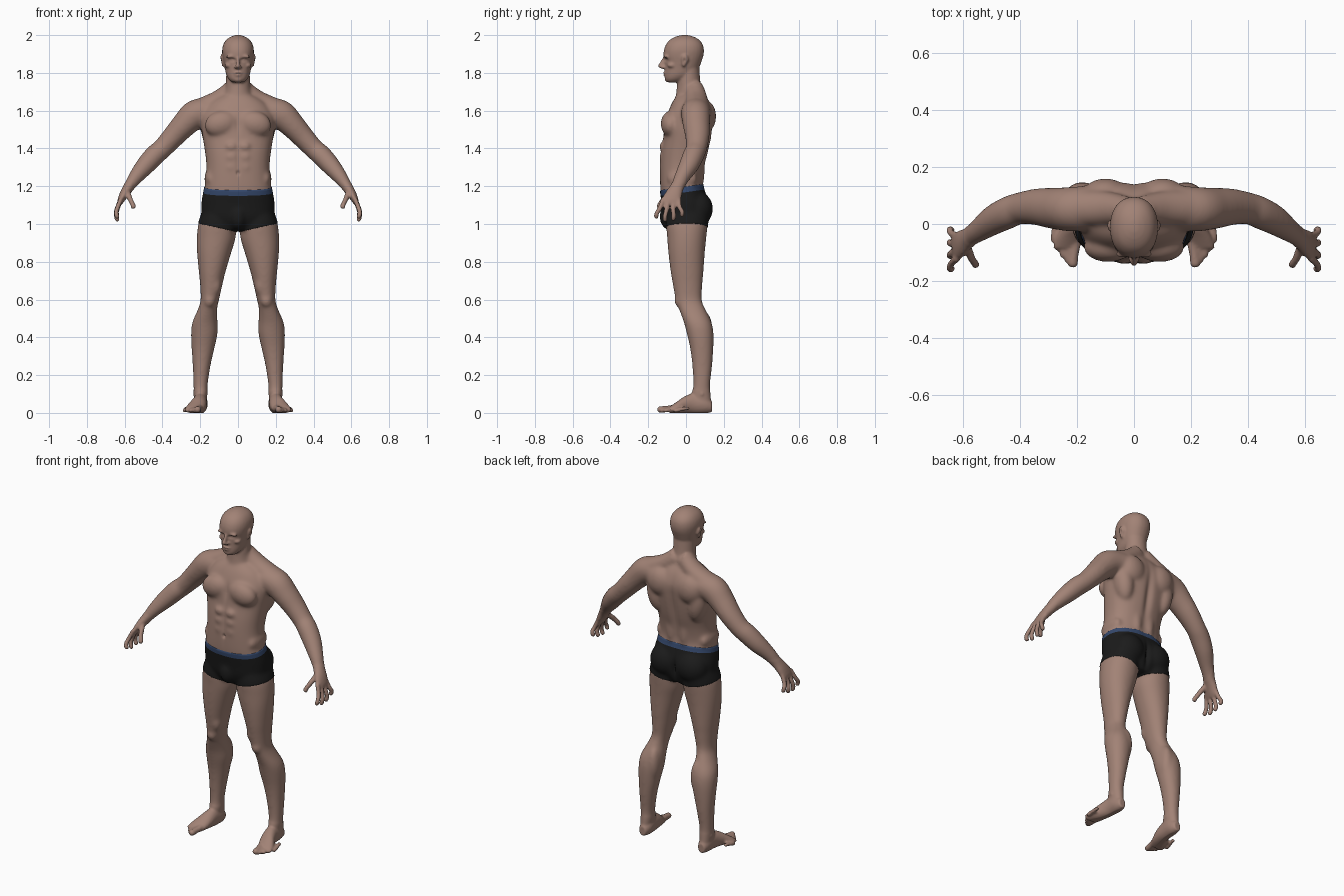
import bpy, bmesh, math
from mathutils import Vector, Matrix

cube = bpy.data.objects.get("Cube")
if cube:
    bpy.data.objects.remove(cube, do_unlink=True)

parts = bmesh.new()


def loft(rings, side=1, axis=None, power=2.0, count=28, steps=4):
    """Closed tube through rings (x, y, z, radius_u, radius_v), smoothly interpolated."""
    rows = [Vector(r) for r in rings]
    rows = [rows[0]] + rows + [rows[-1]]
    fine = []
    for p, a, b, n in zip(rows, rows[1:], rows[2:], rows[3:]):
        for k in range(steps):
            t = k / steps
            fine.append(a + (b - p) * t / 2 + (p * 2 - a * 5 + b * 4 - n) * t * t / 2
                        + (a * 3 - p - b * 3 + n) * t ** 3 / 2)
    fine.append(rows[-1])
    loops = []
    for i, row in enumerate(fine):
        nxt, prv = fine[min(i + 1, len(fine) - 1)], fine[max(i - 1, 0)]
        t = Vector(axis) if axis else Vector((nxt - prv)[:3]).normalized()
        ref = Vector((0, 1, 0)) if abs(t.y) < 0.85 else Vector((0, 0, 1))
        v = (ref - t * ref.dot(t)).normalized()
        u = t.cross(v)
        loop = []
        for k in range(count):
            c, s = math.cos(math.tau * k / count), math.sin(math.tau * k / count)
            c = math.copysign(abs(c) ** (2 / power), c)
            s = math.copysign(abs(s) ** (2 / power), s)
            co = Vector(row[:3]) + u * row[3] * c + v * row[4] * s
            co.x *= side
            loop.append(parts.verts.new(co))
        loops.append(loop)
    for a, b in zip(loops, loops[1:]):
        for k in range(count):
            j = (k + 1) % count
            parts.faces.new((a[k], a[j], b[j], b[k]))
    parts.faces.new(loops[0])
    parts.faces.new(loops[-1])


def column(rows, side=1, power=2.0):
    """Upright loft from rows of (height, inner x, outer x, front y, back y)."""
    loft([((i + o) / 2, (f + b) / 2, z, (o - i) / 2, (b - f) / 2)
          for z, i, o, f, b in rows], side, (0, 0, 1), power)


def tube(points, radius, side=1):
    """Round-ended digit of even thickness."""
    first, last = Vector(points[0]), Vector(points[-1])
    end = last + (last - Vector(points[-2])).normalized() * radius * 0.6
    loft([(*p, radius, radius) for p in points] + [(*end, radius * 0.4, radius * 0.4)],
         side, count=12)


def ball(center, size, side=1, tilt=0):
    """Ellipsoid muscle, tilted in the front plane."""
    m = (Matrix.Translation((center[0] * side, *center[1:]))
         @ Matrix.Rotation(tilt * side, 4, 'Y') @ Matrix.Diagonal((*size, 1)))
    bmesh.ops.create_uvsphere(parts, u_segments=24, v_segments=16, radius=1, matrix=m)


# Torso, neck and head
torso = [(.97, .1, -.09, .09), (1.03, .18, -.115, .115), (1.1, .192, -.125, .12),
         (1.17, .182, -.135, .1), (1.23, .172, -.138, .088), (1.31, .168, -.138, .1),
         (1.38, .175, -.133, .118), (1.45, .186, -.122, .132), (1.52, .195, -.115, .142),
         (1.58, .19, -.1, .145), (1.64, .15, -.075, .125), (1.68, .09, -.05, .1)]
column([(z, -w, w, f, b) for z, w, f, b in torso], power=2.3)
neck = [(1.62, .09, -.06, .11), (1.7, .07, -.052, .09), (1.75, .064, -.047, .077), (1.83, .062, -.04, .07)]
column([(z, -w, w, f, b) for z, w, f, b in neck])
head = [(1.75, .03, -.1, -.03), (1.765, .048, -.11, 0), (1.79, .062, -.112, .04),
        (1.82, .069, -.111, .066), (1.86, .077, -.112, .082), (1.89, .082, -.119, .092),
        (1.92, .084, -.117, .095), (1.95, .078, -.106, .089), (1.975, .062, -.085, .07),
        (1.992, .037, -.054, .04), (2, .012, -.025, .01)]
column([(z, -w, w, f, b) for z, w, f, b in head], power=2.2)

# Face on the centre line, and the pouch
loft([(0, -.112, 1.882, .009, .01), (0, -.126, 1.858, .009, .011), (0, -.135, 1.835, .013, .014),
      (0, -.122, 1.822, .012, .008)], axis=(0, 0, 1), count=16)
ball((0, -.108, 1.8), (.024, .014, .006))
ball((0, -.106, 1.788), (.02, .014, .006))
ball((0, -.098, 1.766), (.024, .015, .014))
ball((0, -.088, 1.04), (.045, .05, .07))

leg = [(1.06, .03, .19, -.095, .115), (1, .014, .21, -.105, .115), (.93, .012, .218, -.1, .108),
       (.85, .035, .217, -.094, .1), (.75, .065, .208, -.082, .093), (.68, .082, .201, -.07, .087),
       (.6, .1, .198, -.055, .084), (.55, .11, .212, -.038, .102), (.48, .108, .242, -.012, .135),
       (.42, .108, .249, .004, .146), (.34, .125, .246, .022, .145), (.25, .145, .24, .033, .139),
       (.15, .16, .236, .038, .128), (.1, .162, .234, .03, .13), (.04, .17, .23, .03, .135)]
arm = [(.15, .055, 1.6, .07, .08), (.225, .052, 1.58, .078, .078), (.285, .055, 1.525, .068, .072),
       (.34, .06, 1.465, .06, .065), (.4, .055, 1.4, .054, .056), (.44, .04, 1.365, .055, .057),
       (.49, .015, 1.31, .051, .053), (.54, -.02, 1.25, .04, .042), (.575, -.045, 1.2, .03, .036),
       (.602, -.064, 1.16, .024, .044), (.62, -.078, 1.125, .018, .05), (.628, -.082, 1.105, .012, .046)]
foot = [(.198, .138, .032, .022, .028), (.197, .1, .045, .036, .048), (.2, .04, .05, .037, .054),
        (.21, -.01, .042, .043, .044), (.225, -.05, .028, .049, .03), (.237, -.085, .016, .046, .018)]
muscles = [
    ((.09, -.082, 1.53), (.088, .052, .068), .25),    # chest
    ((.14, .075, 1.49), (.055, .062, .12), .15),      # side of back
    ((.1, .105, 1.57), (.08, .055, .085), .2),        # shoulder blade
    ((.25, .05, 1.58), (.056, .072, .08), -.6),       # shoulder cap
    ((.042, .068, 1.29), (.034, .032, .12), 0),       # lower back
    ((.148, -.02, 1.24), (.03, .08, .05), 0),         # flank
    ((.09, .062, 1.08), (.09, .078, .09), 0),         # buttock
    ((.118, -.03, .68), (.03, .038, .06), 0),         # inner knee muscle
    ((.15, -.042, .595), (.03, .02, .034), 0),        # kneecap
    ((.145, .095, .44), (.036, .046, .1), 0),         # calf
    ((.2, .085, .1), (.04, .018, .018), 0),           # ankle bones
    ((.036, -.106, 1.887), (.03, .013, .008), .1),    # brow
    ((.05, -.075, 1.84), (.021, .024, .014), 0),      # cheekbone
    ((.013, -.12, 1.83), (.008, .01, .008), 0),       # nostril
    ((.084, -.006, 1.872), (.01, .019, .026), .15),   # ear
    ((.08, -.012, 1.848), (.008, .011, .016), .1),    # ear lobe
]

for s in (1, -1):
    column(leg, s, 2.1)
    loft(arm, s)
    loft(foot, s, (0, 1, 0))
    loft([(.02, .045, 1.72, .05, .05), (.1, .055, 1.66, .05, .06), (.2, .055, 1.61, .055, .065)], s)
    for center, size, tilt in muscles:
        ball(center, size, s, tilt)
    for row in range(3):
        ball((.036, -.122, 1.41 - row * .055), (.032, .02, .026), s)
    # Fingers and thumb
    for i, length in enumerate((.085, .1, .095, .075)):
        y, spread = -.12 + .027 * i, (i - 1.5) * .018
        tube([(.618, y, 1.135), (.638, y + spread * .4 - .006, 1.12 - length * .4),
              (.645, y + spread - .008, 1.12 - length * .75), (.638, y + spread - .01, 1.12 - length)],
             .0125, s)
    tube([(.588, -.07, 1.175), (.572, -.112, 1.135), (.556, -.137, 1.105), (.55, -.145, 1.085)], .015, s)
    # Toes
    for i in range(5):
        r = .0175 if i == 0 else .0125 - i * .0005
        x, tip = .203 + .017 * i, -.142 + .009 * i + .003 * i * i
        tube([(x, tip + .075, .026), (x + .008, tip + .035, .02), (x + .012, tip, r)], r, s)

# Fuse every part into one skin
bmesh.ops.recalc_face_normals(parts, faces=parts.faces)
mesh = bpy.data.meshes.new("fused_parts")
parts.to_mesh(mesh)
helper = bpy.data.objects.new("fused_parts", mesh)
bpy.context.collection.objects.link(helper)
remesh = helper.modifiers.new("fuse", 'REMESH')
remesh.mode, remesh.voxel_size = 'VOXEL', .006
skin = bmesh.new()
skin.from_object(helper, bpy.context.evaluated_depsgraph_get())
bpy.data.objects.remove(helper, do_unlink=True)

# Smooth the muscles strongly, the face, hands and feet lightly
bmesh.ops.recalc_face_normals(skin, faces=skin.faces)
broad = [v for v in skin.verts if .12 < v.co.z < 1.74 and not (abs(v.co.x) > .56 and v.co.z < 1.22)]
for _ in range(18):
    bmesh.ops.smooth_vert(skin, verts=broad, factor=.5, use_axis_x=True, use_axis_y=True, use_axis_z=True)
for _ in range(3):
    bmesh.ops.smooth_vert(skin, verts=skin.verts, factor=.5, use_axis_x=True, use_axis_y=True, use_axis_z=True)

# Soft hollows: centre, reach, depth along the surface normal
hollows = [
    ((0, .13, 1.42), (.022, .07, .16), -.014),       # spine
    ((0, .13, 1.06), (.014, .07, .06), -.02),        # seat cleft
    ((0, -.13, 1.53), (.014, .04, .05), -.008),      # breastbone
    ((0, -.14, 1.34), (.012, .04, .09), -.005),      # belly line
    ((0, -.14, 1.27), (.008, .03, .01), -.01),       # navel
    ((.031, -.115, 1.868), (.016, .03, .008), -.011),  # eye socket
    ((.032, -.11, 1.867), (.009, .03, .004), .006),  # eyelid
    ((0, -.125, 1.794), (.02, .02, .003), -.005),    # mouth
    ((.09, -.008, 1.866), (.006, .008, .012), -.008),  # ear hole
]
skin.normal_update()
for v in skin.verts:
    p = Vector((abs(v.co.x), v.co.y, v.co.z))
    push = sum(d * math.exp(-sum(((a - b) / r) ** 2 for a, b, r in zip(p, c, reach)))
               for c, reach, d in hollows)
    v.co += v.normal * push
    v.co.z = max(v.co.z, 0)


def cut(point, normal, clear=False):
    geom = skin.verts[:] + skin.edges[:] + skin.faces[:]
    bmesh.ops.bisect_plane(skin, geom=geom, dist=.0002, plane_co=point, plane_no=normal, clear_inner=clear)


# Keep one half, cut clean garment edges, then mirror it
TOP, HEM, BAND, LEAN, RISE = 1.198, .957, .03, .14, .22
cut((0, 0, 0), (1, 0, 0), True)
cut((0, 0, TOP), (0, -LEAN, 1))
cut((0, 0, TOP - BAND), (0, -LEAN, 1))
cut((0, 0, HEM), (-RISE, 0, 1))
bmesh.ops.mirror(skin, geom=skin.verts[:] + skin.edges[:] + skin.faces[:], axis='X', merge_dist=.0004)
bmesh.ops.recalc_face_normals(skin, faces=skin.faces)
for f in skin.faces:
    c = f.calc_center_median()
    top = TOP + LEAN * c.y
    if abs(c.x) < .35 and HEM + RISE * abs(c.x) < c.z < top:
        f.material_index = 2 if c.z > top - BAND else 1
    f.smooth = True
skin.normal_update()
for v in skin.verts:
    if v.link_faces and all(f.material_index for f in v.link_faces):
        v.co += v.normal * .003

# Split the skin and the garment into named objects
colours = [("body", "skin", (.36, .225, .18)), ("shorts", "black cloth", (.011, .011, .011)),
           ("waistband", "blue elastic", (.035, .065, .15))]
for index, (name, label, rgb) in enumerate(colours):
    mat = bpy.data.materials.new(label)
    mat.use_nodes = True
    mat.diffuse_color = (*rgb, 1)
    mat.node_tree.nodes["Principled BSDF"].inputs["Base Color"].default_value = (*rgb, 1)
    piece = skin.copy()
    bmesh.ops.delete(piece, geom=[f for f in piece.faces if f.material_index != index], context='FACES')
    for f in piece.faces:
        f.material_index = 0
    mesh = bpy.data.meshes.new(name)
    piece.to_mesh(mesh)
    mesh.materials.append(mat)
    bpy.context.collection.objects.link(bpy.data.objects.new(name, mesh))
